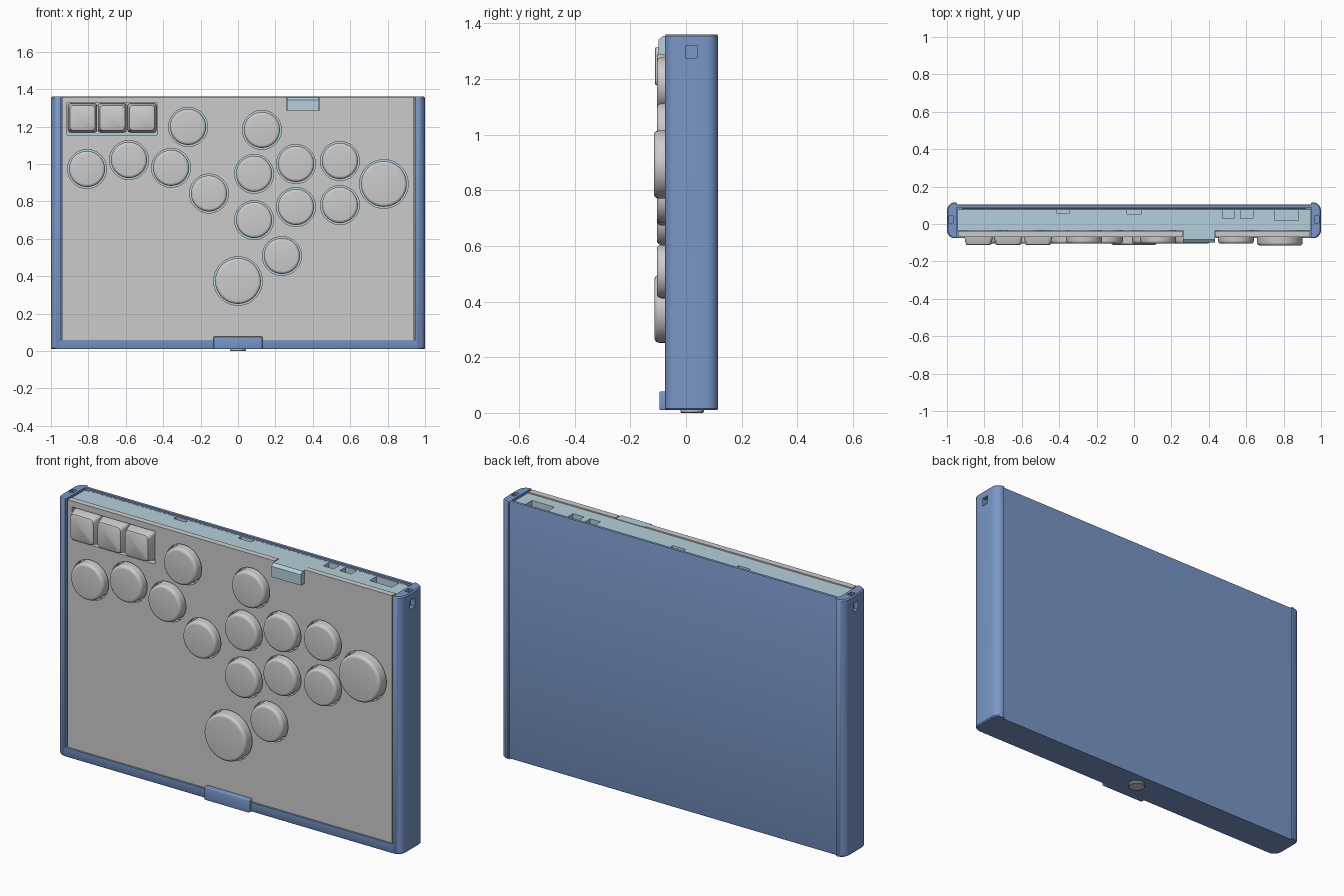
import bpy, bmesh, math
from mathutils import Vector

if "Cube" in bpy.data.objects:
    bpy.data.objects.remove(bpy.data.objects["Cube"])


def material(name, rgb):
    m = bpy.data.materials.new(name)
    m.diffuse_color = (*rgb, 1)
    m.use_nodes = True
    m.node_tree.nodes["Principled BSDF"].inputs["Base Color"].default_value = m.diffuse_color
    return m


BLUE = material("case_blue", (0.19, 0.31, 0.58))
PALE = material("body_pale_blue", (0.46, 0.63, 0.70))


def finish(bm, name, mat=None):
    bmesh.ops.recalc_face_normals(bm, faces=bm.faces)
    me = bpy.data.meshes.new(name)
    bm.to_mesh(me)
    bm.free()
    ob = bpy.data.objects.new(name, me)
    bpy.context.collection.objects.link(ob)
    if mat:
        me.materials.append(mat)
    return ob


def activate(ob):
    bpy.ops.object.select_all(action='DESELECT')
    bpy.context.view_layer.objects.active = ob
    ob.select_set(True)


def smooth(ob):
    activate(ob)
    bpy.ops.object.shade_smooth_by_angle(angle=math.radians(35))
    return ob


def loft(bm, rings):
    """Closed solid through a list of equal-length point rings."""
    rows = [[bm.verts.new(p) for p in ring] for ring in rings]
    n = len(rows[0])
    for a, b in zip(rows, rows[1:]):
        for i in range(n):
            j = (i + 1) % n
            bm.faces.new((a[i], a[j], b[j], b[i]))
    bm.faces.new(rows[0][::-1])
    bm.faces.new(rows[-1])


def add_box(bm, x0, x1, y0, y1, z0, z1):
    corners = [(x0, y0), (x1, y0), (x1, y1), (x0, y1)]
    loft(bm, [[(x, y, z) for x, y in corners] for z in (z0, z1)])


def box(name, dims, mat=None, bevel=0):
    bm = bmesh.new()
    add_box(bm, *dims)
    if bevel:
        bmesh.ops.bevel(bm, geom=bm.edges[:], offset=bevel, segments=3,
                        profile=0.5, affect='EDGES')
    return finish(bm, name, mat)


def circle(x, z, r, y, n=48):
    return [(x + r * math.cos(2 * math.pi * i / n), y,
             z + r * math.sin(2 * math.pi * i / n)) for i in range(n)]


def rounded_square(x, z, h, r, y):
    pts = []
    for k in range(4):
        for i in range(5):
            a = math.pi / 2 * (k + i / 4)
            sx = 1 if k in (0, 3) else -1
            sz = 1 if k < 2 else -1
            pts.append((x + sx * (h - r) + r * math.cos(a), y,
                        z + sz * (h - r) + r * math.sin(a)))
    return pts


def cut(target, bm):
    cutter = finish(bm, target.name + "_cutter")
    cutter.hide_render = True
    mod = target.modifiers.new("cut", 'BOOLEAN')
    mod.operation, mod.solver, mod.object = 'DIFFERENCE', 'EXACT', cutter
    activate(target)
    bpy.ops.object.modifier_apply(modifier=mod.name)
    bpy.data.objects.remove(cutter)


# sleeve case: rounded outline with a slightly recessed back, hollowed from the top
FRONT, BACK, R = -0.076, 0.115, 0.042
half = [(1 - R + R * math.sin(math.pi / 12 * i), FRONT + R - R * math.cos(math.pi / 12 * i))
        for i in range(7)]
half += [(1 - R + R * math.cos(math.pi / 12 * i), BACK - R + R * math.sin(math.pi / 12 * i))
         for i in range(7)]
half += [(0.953, BACK), (0.953, 0.104)]
outline = half + [(-x, y) for x, y in reversed(half)]
bm = bmesh.new()


def case_ring(z, inset):
    return [(x * (1 - inset), 0.02 + (y - 0.02) * (1 - inset * 5), z) for x, y in outline]


loft(bm, [case_ring(0.01, 0.006), case_ring(0.016, 0), case_ring(1.354, 0), case_ring(1.36, 0.006)])
case = finish(bm, "sleeve_case", BLUE)
bm = bmesh.new()
add_box(bm, -0.95, 0.95, -0.3, 0.087, 0.058, 1.5)
for s in (-1, 1):
    xa, xb = sorted((s * 0.975, s * 1.1))      # strap slot on each side
    add_box(bm, xa, xb, 0.0, 0.04, 1.275, 1.32)
    xa, xb = sorted((s * 0.964, s * 0.988))    # slot on each rail top
    add_box(bm, xa, xb, 0.005, 0.042, 1.335, 1.5)
cut(case, bm)
smooth(case)

# front retaining tab and round foot at the bottom
smooth(box("bottom_tab", (-0.13, 0.13, -0.095, -0.06, 0.01, 0.077), BLUE, 0.004))
bm = bmesh.new()
loft(bm, [[(x, 0.022 + zz, z) for x, _, zz in circle(0, 0, r, 0, 32)]
          for r, z in ((0.042, 0.02), (0.042, 0.003), (0.039, 0.0))])
smooth(finish(bm, "bottom_foot"))

# controller body with ports along its top edge
body = box("controller_body", (-0.945, 0.945, -0.036, 0.078, 0.06, 1.352), PALE)
bm = bmesh.new()
for x0, x1, y0 in ((0.475, 0.535, 0.03), (0.57, 0.635, 0.03), (0.75, 0.88, 0.02),
                   (-0.415, -0.345, 0.058), (-0.037, 0.04, 0.053)):
    add_box(bm, x0, x1, y0, 0.2, 1.30, 1.5)
cut(body, bm)
box("body_back_plate", (-0.92, 0.92, 0.079, 0.086, 0.06, 1.352), PALE)

# button layout: x, z, radius, front y
SMALL = [(-0.267, 1.198), (0.128, 1.182), (-0.807, 0.973), (-0.583, 1.021), (-0.358, 0.979),
         (-0.155, 0.842), (0.086, 0.947), (0.31, 1.0), (0.545, 1.016), (0.086, 0.70),
         (0.31, 0.77), (0.545, 0.78), (0.235, 0.508)]
BUTTONS = [(x, z, 0.096, -0.105) for x, z in SMALL]
BUTTONS += [(0.78, 0.893, 0.122, -0.115), (0.0, 0.374, 0.122, -0.113)]

# front panel with button holes, key well and latch notch
panel = box("front_panel", (-0.942, 0.942, -0.069, -0.037, 0.06, 1.358))
bm = bmesh.new()
for x, z, r, _ in BUTTONS:
    loft(bm, [circle(x, z, r + 0.008, y) for y in (-0.2, 0.0)])
add_box(bm, -0.915, -0.433, -0.2, 0.0, 1.155, 1.327)
add_box(bm, 0.26, 0.435, -0.2, 0.0, 1.285, 1.5)
cut(panel, bm)
smooth(panel)

# round buttons with softened rims
for i, (x, z, r, y) in enumerate(BUTTONS):
    f = 0.016
    rings = [circle(x, z, r, -0.034)]
    for k in range(6):
        a = math.pi / 2 * k / 5
        rings.append(circle(x, z, r - f + f * math.cos(a), y + f - f * math.sin(a)))
    bm = bmesh.new()
    loft(bm, rings)
    smooth(finish(bm, f"round_button_{i + 1}"))

# three tapered square keys
for i, x in enumerate((-0.831, -0.672, -0.513)):
    bm = bmesh.new()
    loft(bm, [rounded_square(x, 1.246, h, r, y) for h, r, y in
              ((0.077, 0.014, -0.04), (0.077, 0.014, -0.062), (0.069, 0.02, -0.103),
               (0.067, 0.02, -0.109), (0.062, 0.018, -0.112))])
    smooth(finish(bm, f"square_key_{i + 1}"))

# latch hooking over the panel's top edge
side = [(-0.035, 1.286), (-0.098, 1.286), (-0.098, 1.342), (-0.082, 1.355), (-0.035, 1.355)]
bm = bmesh.new()
loft(bm, [[(x, y, z) for y, z in side] for x in (0.262, 0.433)])
finish(bm, "top_latch", PALE)
